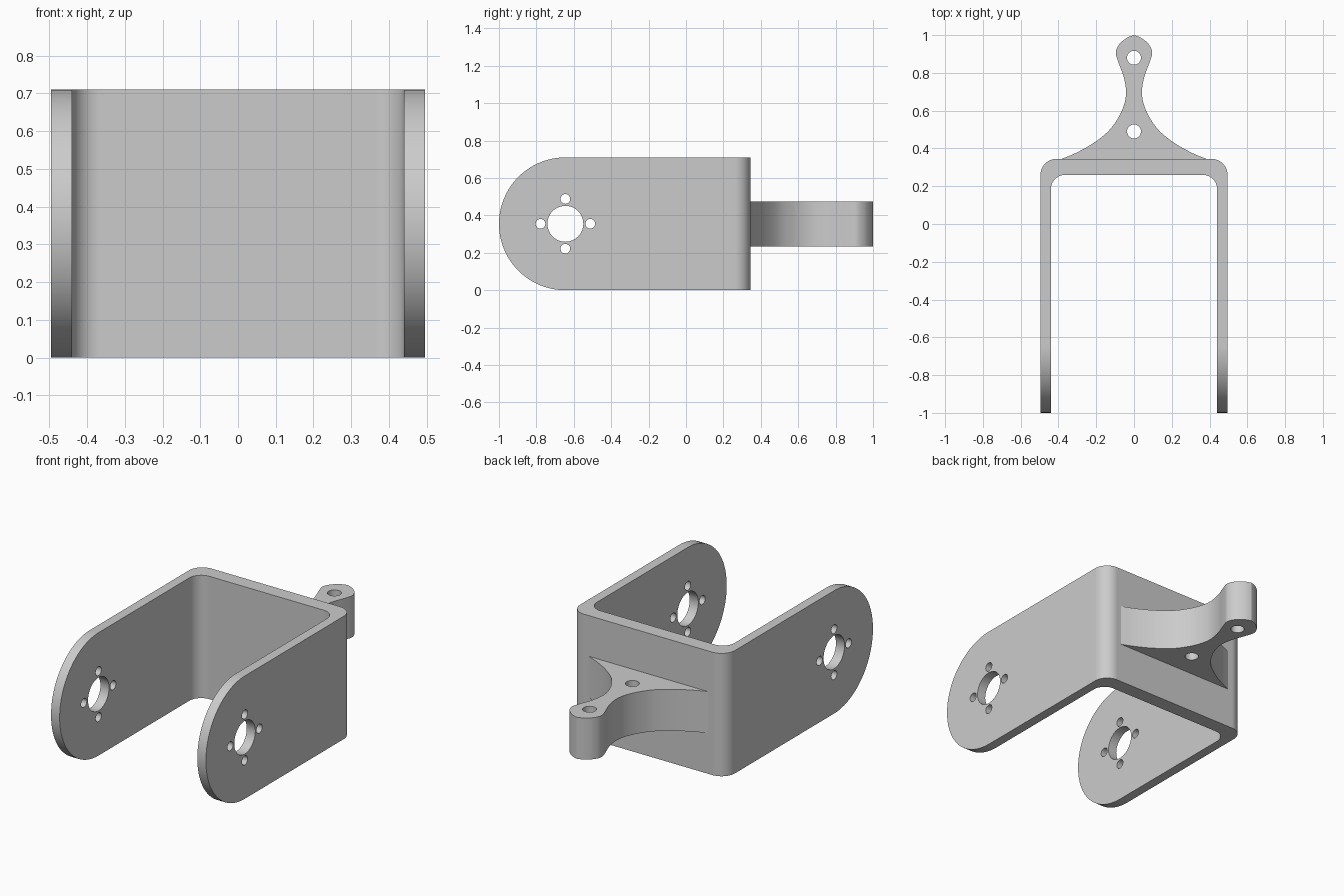
import bpy, bmesh
from math import sin, cos, pi, radians
from mathutils import Vector

if "Cube" in bpy.data.objects:
    bpy.data.objects.remove(bpy.data.objects["Cube"])

HEIGHT = 0.71
MID = HEIGHT / 2
PIVOT_Y = -1 + MID

grey = bpy.data.materials.new("plain grey")
grey.use_nodes = True
grey.diffuse_color = (0.6, 0.6, 0.6, 1)
grey.node_tree.nodes["Principled BSDF"].inputs["Base Color"].default_value = (0.6, 0.6, 0.6, 1)


def arc(cx, cy, r, start, end, n):
    """Points on an arc, angles in degrees."""
    angles = [radians(start + (end - start) * i / n) for i in range(n + 1)]
    return [(cx + r * cos(a), cy + r * sin(a)) for a in angles]


def spline(pts, steps=8):
    """Smooth curve through the points."""
    p = [Vector(q) for q in [pts[0]] + pts + [pts[-1]]]
    out = []
    for a, b, c, d in zip(p, p[1:], p[2:], p[3:]):
        for i in range(steps):
            t = i / steps
            out.append(tuple(0.5 * (2 * b + (c - a) * t + (2 * a - 5 * b + 4 * c - d) * t * t
                                    + (3 * b - a - 3 * c + d) * t ** 3)))
    return out + [tuple(pts[-1])]


def prism(name, profile, low, high, axis="Z"):
    """Extrude a closed profile along z (profile is x, y) or x (profile is y, z)."""
    bm = bmesh.new()
    place = (lambda u, v: (u, v, low)) if axis == "Z" else (lambda u, v: (low, u, v))
    face = bm.faces.new([bm.verts.new(place(u, v)) for u, v in profile])
    extruded = bmesh.ops.extrude_face_region(bm, geom=[face])["geom"]
    move = Vector((0, 0, high - low)) if axis == "Z" else Vector((high - low, 0, 0))
    bmesh.ops.translate(bm, vec=move, verts=[g for g in extruded if isinstance(g, bmesh.types.BMVert)])
    bmesh.ops.recalc_face_normals(bm, faces=bm.faces)
    mesh = bpy.data.meshes.new(name)
    bm.to_mesh(mesh)
    bm.free()
    mesh.materials.append(grey)
    obj = bpy.data.objects.new(name, mesh)
    bpy.context.collection.objects.link(obj)
    return obj


def activate(obj):
    bpy.ops.object.select_all(action="DESELECT")
    obj.select_set(True)
    bpy.context.view_layer.objects.active = obj


def cut(obj, cutter, operation="DIFFERENCE"):
    mod = obj.modifiers.new("cut", "BOOLEAN")
    mod.operation, mod.solver, mod.object = operation, "EXACT", cutter
    activate(obj)
    bpy.ops.object.modifier_apply(modifier=mod.name)
    bpy.data.objects.remove(cutter)


def finish(obj):
    activate(obj)
    bpy.ops.object.shade_smooth_by_angle(angle=radians(32))
    mod = obj.modifiers.new("even shading", "WEIGHTED_NORMAL")
    mod.keep_sharp = True


# U-shaped bracket: plan outline with rounded corners
half = (arc(0.41, 0.26, 0.085, 90, 0, 12) + [(0.495, -1.1), (0.44, -1.1)]
        + arc(0.365, 0.185, 0.075, 0, 90, 12))
bracket = prism("bracket", half + [(-x, y) for x, y in reversed(half)], -0.1, 0.9)

# Rounded arm ends
side = arc(PIVOT_Y, MID, MID, 90, 270, 48) + [(0.5, 0), (0.5, HEIGHT)]
cut(bracket, prism("arm_outline", side, -0.7, 0.7, "X"), "INTERSECT")

# Pivot hole and four screw holes through both arms
cut(bracket, prism("pivot_hole", arc(PIVOT_Y, MID, 0.096, 0, 352.5, 47), -0.7, 0.7, "X"))
for k in range(4):
    y, z = PIVOT_Y + 0.133 * cos(k * pi / 2), MID + 0.133 * sin(k * pi / 2)
    cut(bracket, prism("screw_hole", arc(y, z, 0.026, 0, 345, 23), -0.7, 0.7, "X"))
finish(bracket)

# Flared rear tab with a rounded tip
edge = spline([(0, 1), (0.035, 0.987), (0.075, 0.955), (0.096, 0.91), (0.084, 0.86), (0.055, 0.78),
               (0.042, 0.7), (0.053, 0.63), (0.085, 0.56), (0.137, 0.49), (0.22, 0.425),
               (0.31, 0.375), (0.385, 0.344)])
edge.append((0.385, 0.3))
tab = prism("rear_tab", edge + [(-x, y) for x, y in reversed(edge[1:])], 0.235, 0.475)
for y in (0.88, 0.49):
    cut(tab, prism("pin_hole", arc(0, y, 0.037, 0, 348.75, 31), 0, 1))
finish(tab)
